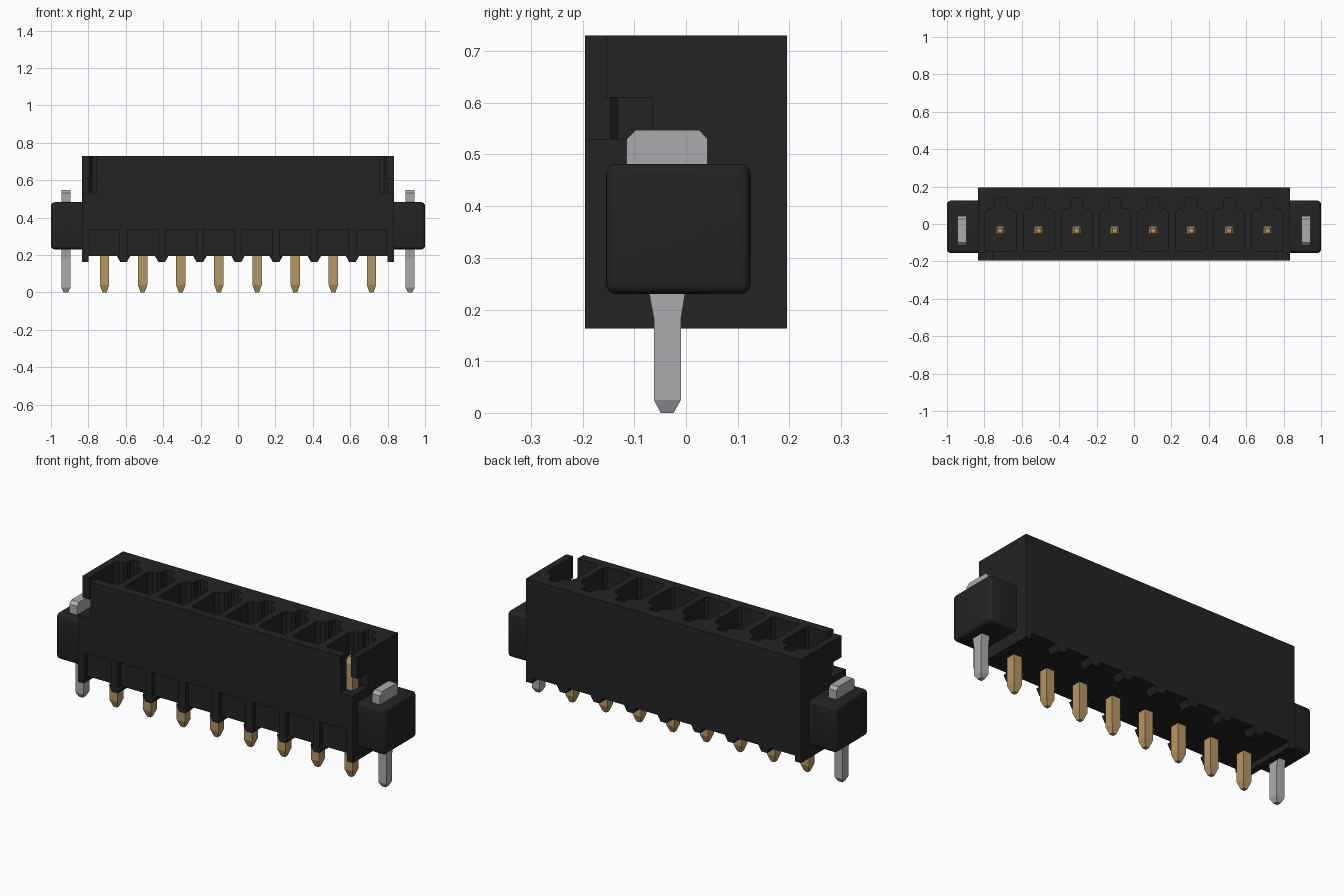
import bpy, bmesh

if "Cube" in bpy.data.objects:
    bpy.data.objects.remove(bpy.data.objects["Cube"], do_unlink=True)


def material(name, rgb):
    mat = bpy.data.materials.new(name)
    mat.use_nodes = True
    mat.diffuse_color = (*rgb, 1)
    mat.node_tree.nodes["Principled BSDF"].inputs["Base Color"].default_value = (*rgb, 1)
    return mat


BLACK = material("black plastic", (0.017, 0.017, 0.017))
GOLD = material("gold plating", (0.47, 0.31, 0.12))
TIN = material("tin plating", (0.41, 0.41, 0.43))


def loft(name, rings, mat):
    """Skin a stack of equal-length point rings and cap both ends."""
    bm = bmesh.new()
    loops = [[bm.verts.new(p) for p in ring] for ring in rings]
    n = len(loops[0])
    for low, high in zip(loops, loops[1:]):
        for i in range(n):
            j = (i + 1) % n
            bm.faces.new((low[i], low[j], high[j], high[i]))
    bm.faces.new(loops[0][::-1])
    bm.faces.new(loops[-1])
    bmesh.ops.recalc_face_normals(bm, faces=bm.faces)
    mesh = bpy.data.meshes.new(name)
    bm.to_mesh(mesh)
    bm.free()
    mesh.materials.append(mat)
    obj = bpy.data.objects.new(name, mesh)
    bpy.context.scene.collection.objects.link(obj)
    return obj


def rect(x0, x1, y0, y1, z):
    return [(x0, y0, z), (x1, y0, z), (x1, y1, z), (x0, y1, z)]


def box(name, x, y, z, mat=BLACK):
    x, y, z = sorted(x), sorted(y), sorted(z)
    return loft(name, [rect(*x, *y, h) for h in z], mat)


def bake(obj):
    graph = bpy.context.evaluated_depsgraph_get()
    mesh = bpy.data.meshes.new_from_object(obj.evaluated_get(graph))
    obj.modifiers.clear()
    obj.data = mesh


def cut(obj, cutter):
    mod = obj.modifiers.new("cut", "BOOLEAN")
    mod.operation = "DIFFERENCE"
    mod.solver = "EXACT"
    mod.object = cutter
    bake(obj)
    bpy.data.objects.remove(cutter, do_unlink=True)


def bevel(obj, width, segments):
    mod = obj.modifiers.new("bevel", "BEVEL")
    mod.width = width
    mod.segments = segments
    bake(obj)


PITCH = 0.204
PINS = [(i - 3.5) * PITCH for i in range(8)]
FLOOR, TOP, FOOT = 0.195, 0.73, 0.163
PIN_Y = -0.035

# Housing with keyed pockets and shallow front recesses
housing = box("housing", (-0.835, 0.835), (-0.195, 0.195), (FLOOR, TOP))
half = [(0.07, -0.145), (0.082, -0.133), (0.082, 0.06), (0.066, 0.08),
        (0.04, 0.085), (0.029, 0.1), (0.029, 0.13), (0.02, 0.14)]
outline = half + [(-x, y) for x, y in reversed(half)]
for px in PINS:
    cut(housing, loft("pocket_cutter",
                      [[(px + x, y, z) for x, y in outline] for z in (0.3, 0.8)], BLACK))
    cut(housing, box("recess_cutter", (px - 0.081, px + 0.081), (-0.3, -0.17), (0.1, 0.335)))

# Open front corners with side windows
for s in (-1, 1):
    cut(housing, box("corner_cutter", (s * 0.76, s * 0.9), (-0.3, -0.155), (0.53, 0.8)))
    cut(housing, box("slit_cutter", (s * 0.76, s * 0.794), (-0.3, -0.1), (0.53, 0.8)))
    cut(housing, box("window_cutter", (s * 0.77, s * 0.9), (-0.3, -0.065), (0.53, 0.61)))

# Standoff ribs between the pins, front and back
for a, b in zip(PINS, PINS[1:]):
    mid = (a + b) / 2
    for name, y0, y1 in (("front_rib", -0.195, -0.12), ("back_rib", 0.13, 0.195)):
        loft(name, [rect(mid - w, mid + w, y0, y1, z)
                    for z, w in ((FOOT, 0.018), (FLOOR, 0.036))], BLACK)

# Square contact pins, tapered at both ends
for px in PINS:
    loft("contact_pin", [rect(px - w, px + w, PIN_Y - w, PIN_Y + w, z)
                         for z, w in ((0, 0.011), (0.04, 0.025), (0.625, 0.025), (0.66, 0.012))],
         GOLD)

# End feet, rounded mounting ears and flat solder clips
clip = [(0, 0.012, -0.049, -0.024), (0.025, 0.024, -0.062, -0.01),
        (0.18, 0.024, -0.062, -0.01), (0.23, 0.024, -0.071, -0.002),
        (0.3, 0.024, -0.071, -0.002), (0.301, 0.024, -0.115, 0.042),
        (0.53, 0.024, -0.115, 0.042), (0.547, 0.024, -0.098, 0.026)]
for s in (-1, 1):
    side = "right" if s < 0 else "left"
    box(side + "_end_foot", (s * 0.8, s * 0.835), (-0.195, 0.195), (FOOT, FLOOR))
    ear = box(side + "_ear", (s * 0.803, s), (-0.155, 0.125), (0.23, 0.482))
    bevel(ear, 0.02, 4)
    bpy.ops.object.select_all(action="DESELECT")
    ear.select_set(True)
    bpy.context.view_layer.objects.active = ear
    bpy.ops.object.shade_smooth_by_angle()
    cx = s * 0.92
    loft(side + "_solder_clip",
         [rect(cx - w, cx + w, y0, y1, z) for z, w, y0, y1 in clip], TIN)
